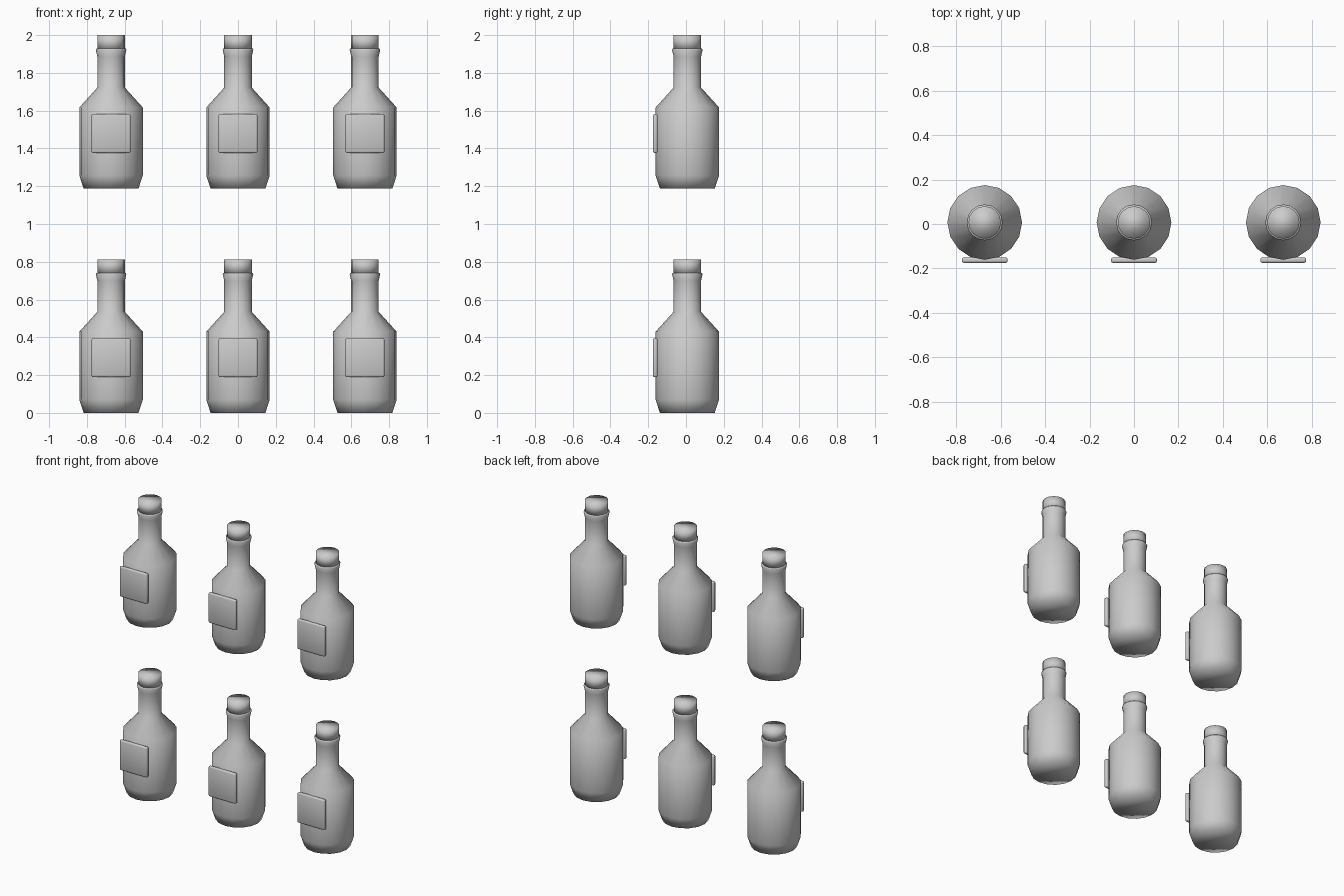
import bpy, bmesh
from math import cos, sin, pi

cube = bpy.data.objects.get("Cube")
if cube:
    bpy.data.objects.remove(cube)

SIDES = 16
CENTRE_Y = 0.007

grey = bpy.data.materials.new("plain grey")
grey.use_nodes = True
grey.diffuse_color = (0.6, 0.6, 0.6, 1)
grey.node_tree.nodes["Principled BSDF"].inputs["Base Color"].default_value = (0.6, 0.6, 0.6, 1)


def finish(bm, name, location):
    bmesh.ops.recalc_face_normals(bm, faces=bm.faces)
    mesh = bpy.data.meshes.new(name)
    bm.to_mesh(mesh)
    bm.free()
    mesh.materials.append(grey)
    mesh.shade_smooth()
    obj = bpy.data.objects.new(name, mesh)
    obj.location = location
    bpy.context.collection.objects.link(obj)
    return obj


def lathe(name, profile, location):
    """Spin (radius, height) points into a closed solid."""
    bm = bmesh.new()
    rings = [[bm.verts.new((r * cos(2 * pi * i / SIDES), r * sin(2 * pi * i / SIDES), z))
              for i in range(SIDES)] for r, z in profile]
    for low, high in zip(rings, rings[1:]):
        for i in range(SIDES):
            j = (i + 1) % SIDES
            bm.faces.new((low[i], low[j], high[j], high[i]))
    bm.faces.new(rings[0])
    bm.faces.new(rings[-1])
    return finish(bm, name, location)


def label_plate(name, location):
    """Thin square plate with rounded edges."""
    bm = bmesh.new()
    bmesh.ops.create_cube(bm, size=1)
    bmesh.ops.scale(bm, vec=(0.206, 0.024, 0.206), verts=bm.verts)
    bmesh.ops.bevel(bm, geom=bm.edges[:], offset=0.008, segments=2,
                    profile=0.5, affect='EDGES')
    return finish(bm, name, location)


# Glass outline from base to lip, then the stopper
bottle = [(0.145, 0), (0.168, 0.07), (0.168, 0.43), (0.073, 0.535),
          (0.073, 0.70), (0.081, 0.735), (0.078, 0.741)]
cork = [(0.073, 0.735), (0.073, 0.813)]

# Two rows of three bottles
for row, z in (("lower", 0), ("upper", 1.187)):
    for column, x in (("right", -0.672), ("middle", 0), ("left", 0.672)):
        tag = f"{row}_{column}"
        lathe(f"bottle_{tag}", bottle, (x, CENTRE_Y, z))
        lathe(f"cork_{tag}", cork, (x, CENTRE_Y, z))
        label_plate(f"label_{tag}", (x, -0.163, z + 0.292))
